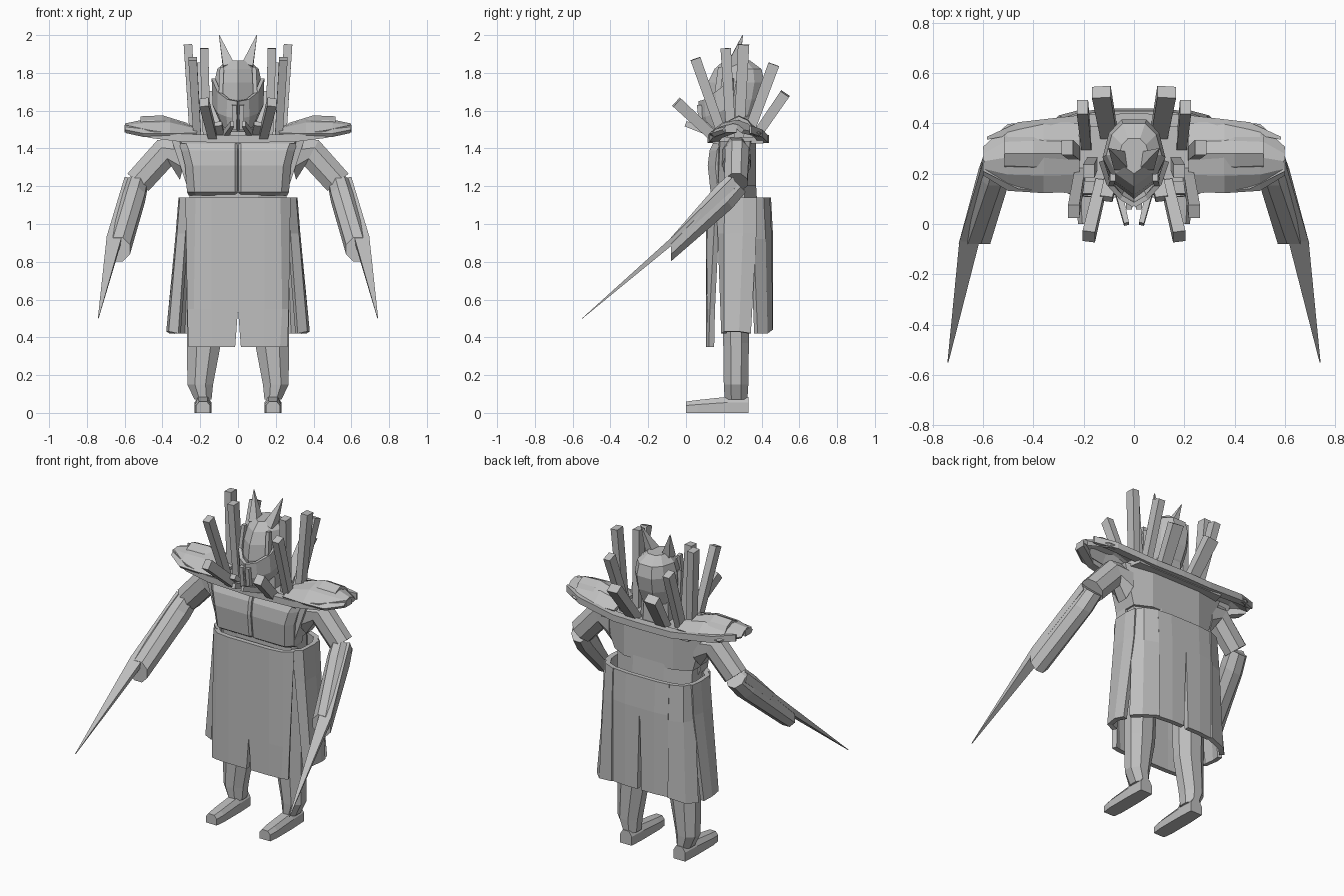
import bpy, bmesh, math
from mathutils import Vector

grey = bpy.data.materials.new("plain_grey")
grey.diffuse_color = (0.52, 0.52, 0.52, 1)


def finish(name, bm, mirror=False, thick=0):
    bmesh.ops.recalc_face_normals(bm, faces=bm.faces)
    me = bpy.data.meshes.new(name)
    bm.to_mesh(me)
    bm.free()
    me.materials.append(grey)
    ob = bpy.data.objects.new(name, me)
    bpy.context.collection.objects.link(ob)
    if thick:
        m = ob.modifiers.new("thickness", 'SOLIDIFY')
        m.thickness = thick
        m.offset = 0
    if mirror:
        ob.modifiers.new("mirror", 'MIRROR').use_mirror_merge = False
    return ob


def loft(name, rings, mirror=False):
    """Closed skin over a row of rings, capped at both ends."""
    bm = bmesh.new()
    rows = [[bm.verts.new(p) for p in r] for r in rings]
    n = len(rows[0])
    for a, b in zip(rows, rows[1:]):
        for i in range(n):
            bm.faces.new((a[i], a[(i + 1) % n], b[(i + 1) % n], b[i]))
    bm.faces.new(rows[0])
    bm.faces.new(rows[-1])
    return finish(name, bm, mirror)


def sheet(name, rows, thick, mirror=True):
    """Open grid of points given thickness."""
    bm = bmesh.new()
    vs = [[bm.verts.new(p) for p in r] for r in rows]
    for a, b in zip(vs, vs[1:]):
        for i in range(len(a) - 1):
            bm.faces.new((a[i], a[i + 1], b[i + 1], b[i]))
    return finish(name, bm, mirror, thick)


def oval(x, y, z, rx, ry, n=8):
    turn = math.pi / n
    return [(x + rx * math.cos(turn + i * 2 * math.pi / n) / math.cos(turn),
             y + ry * math.sin(turn + i * 2 * math.pi / n) / math.cos(turn), z) for i in range(n)]


def rect(x0, x1, y0, y1, z):
    return [(x0, y0, z), (x1, y0, z), (x1, y1, z), (x0, y1, z)]


def bar(name, p, q, w, d, w2=None, d2=None):
    """Square bar between two points, optionally tapered, mirrored."""
    p, q = Vector(p), Vector(q)
    t = (q - p).normalized()
    u = Vector((1, 0, 0))
    u = (u - t * u.dot(t)).normalized()
    v = t.cross(u)
    rings = []
    for c, a, b in ((p, w, d), (q, w2 or w, d2 or d)):
        rings.append([c + u * a * i / 2 + v * b * j / 2 for i, j in ((-1, -1), (1, -1), (1, 1), (-1, 1))])
    return loft(name, rings, True)


# Legs and feet
loft("leg", [oval(.185, .265, .07, .045, .06), oval(.2, .265, .15, .068, .065),
             oval(.18, .265, .37, .09, .068), oval(.17, .27, 1.0, .1, .08)], True)


def foot_ring(y, top, w):
    return [(.185 - w, y, 0), (.185 + w, y, 0), (.185 + w, y, top * .65),
            (.185 + w * .55, y, top), (.185 - w * .55, y, top), (.185 - w, y, top * .65)]


loft("foot", [foot_ring(0, .06, .037), foot_ring(.06, .068, .045),
              foot_ring(.22, .085, .045), foot_ring(.33, .085, .04)], True)

# Skirt panels
sheet("front_skirt_panel", [
    [(0, .12, 1.14), (.14, .12, 1.14), (.22, .13, 1.14), (.27, .17, 1.14)],
    [(0, .12, .55), (.14, .12, .55), (.23, .125, .55), (.262, .14, .55)],
    [(.015, .12, .35), (.14, .12, .35), (.22, .125, .35), (.258, .135, .35)]], .03)
sheet("side_skirt_panel", [
    [(.25, .17, 1.14), (.295, .21, 1.14), (.3, .3, 1.14), (.29, .37, 1.14)],
    [(.27, .18, .95), (.31, .21, .95), (.315, .3, .95), (.3, .37, .95)],
    [(.31, .2, .42), (.355, .21, .43), (.365, .28, .43), (.35, .34, .42)]], .03)
sheet("rear_side_skirt_panel", [
    [(.295, .34, 1.14), (.26, .4, 1.14), (.19, .43, 1.14)],
    [(.305, .35, .92), (.27, .41, .92), (.19, .44, .92)],
    [(.34, .37, .42), (.29, .42, .42), (.19, .445, .44)]], .03)
sheet("back_skirt_panel", [
    [(0, .435, 1.14), (.1, .435, 1.14), (.19, .425, 1.14)],
    [(0, .445, .95), (.1, .445, .95), (.19, .435, .95)],
    [(.015, .445, .44), (.1, .445, .44), (.19, .435, .44)]], .03)

# Torso, waist and chest plates
loft("torso", [oval(0, .28, .9, .25, .12), oval(0, .27, 1.14, .26, .11),
               rect(-.27, .27, .17, .37, 1.2)[:1] + [(-.15, .15, 1.2), (.15, .15, 1.2), (.27, .17, 1.2),
               (.27, .32, 1.2), (.17, .37, 1.2), (-.17, .37, 1.2), (-.27, .32, 1.2)],
               [(-.35, .18, 1.44), (-.15, .15, 1.44), (.15, .15, 1.44), (.35, .18, 1.44),
                (.35, .34, 1.44), (.17, .37, 1.44), (-.17, .37, 1.44), (-.35, .34, 1.44)]][2:])
loft("waist", [oval(0, .27, .9, .25, .12), oval(0, .26, 1.22, .26, .11)])


def chest_ring(z, y, w):
    return [(.002, .25, z), (.002, y + .012, z), (.015, y, z), (w - .04, y, z), (w, y + .04, z), (w, .25, z)]


loft("chest_plate", [chest_ring(1.15, .16, .26), chest_ring(1.17, .13, .27), chest_ring(1.31, .115, .28),
                     chest_ring(1.39, .125, .3), chest_ring(1.44, .15, .32)], True)


# Arms with forearm blades
def side_ring(x, y, z, ax, ay, az):
    """Octagon across x and a tilted direction (ay, az)."""
    return [(x + ax * math.cos(a), y + ay * math.sin(a), z + az * math.sin(a))
            for a in [math.pi / 8 + i * math.pi / 4 for i in range(8)]]


loft("upper_arm", [
    [(.28 + .03 * abs(math.sin(a)), .265 + .085 * math.cos(a), 1.345 + .12 * math.sin(a))
     for a in [math.pi / 8 + i * math.pi / 4 for i in range(8)]],
    [(.39 + .04 * math.sin(a), .27 + .07 * math.cos(a), 1.375 + .075 * math.sin(a))
     for a in [math.pi / 8 + i * math.pi / 4 for i in range(8)]],
    [(.53 + .06 * math.sin(a), .265 + .065 * math.cos(a), 1.22 + .05 * math.sin(a))
     for a in [math.pi / 8 + i * math.pi / 4 for i in range(8)]]], True)
loft("forearm", [side_ring(.535, .27, 1.215, .062, .05, -.05), side_ring(.555, .2, 1.14, .068, .05, -.06),
                 side_ring(.635, -.08, .865, .068, .0, -.068)], True)
loft("arm_blade", [
    [(.5, .24, 1.23), (.6, .25, 1.25), (.6, .27, 1.2), (.5, .27, 1.18)],
    [(.615, -.07, .935), (.695, -.07, .935), (.69, -.065, .895), (.62, -.065, .895)],
    [(.738, -.55, .501), (.742, -.55, .501), (.742, -.549, .499), (.738, -.549, .499)]], True)

# Mantle plate with rims over the shoulders
loft("mantle_plate", [[(-.3, .14, z), (.3, .14, z), (.33, .27, z), (.3, .41, z), (-.3, .41, z), (-.33, .27, z)]
                      for z in (1.425, 1.46)])


def rim_ring(x, y, z, w):
    return [(x, y, z - .02), (x, y + w, z - .02), (x, y + w, z + .02), (x, y, z + .02)]


loft("front_mantle_rim", [rim_ring(0, .115, 1.45, .05), rim_ring(.3, .125, 1.455, .05),
                          rim_ring(.46, .14, 1.475, .05), rim_ring(.6, .21, 1.505, .06)], True)
loft("back_mantle_rim", [rim_ring(0, .39, 1.45, .05), rim_ring(.2, .385, 1.45, .05),
                         rim_ring(.46, .36, 1.48, .045), rim_ring(.585, .335, 1.5, .012)], True)


# Arched shoulder pads
def arch(x, lift, w, y=.265, base=1.47):
    return [(x, y + w * a, base + lift * b) for a, b in
            ((-1, 0), (-.5, .75), (0, 1), (.5, .75), (1, 0))]


sheet("shoulder_pad", [arch(.22, .03, .13), arch(.36, .075, .135), arch(.5, .07, .125),
                       arch(.595, .03, .05, .25, 1.49)], .025)
sheet("upper_shoulder_pad", [arch(.27, .05, .08, .28, 1.475), arch(.4, .09, .09, .28, 1.475),
                             arch(.515, .075, .08, .28, 1.485)], .02)

# Fan of upright bars around the neck
for p, q, w, d in (((.13, .16, 1.45), (.18, -.05, 1.645), .05, .06),
                   ((.215, .2, 1.45), (.24, .05, 1.875), .045, .055),
                   ((.165, .24, 1.45), (.18, .21, 1.93), .045, .055),
                   ((.235, .28, 1.45), (.265, .305, 1.95), .045, .06),
                   ((.19, .32, 1.45), (.205, .465, 1.845), .045, .06),
                   ((.1, .36, 1.45), (.13, .525, 1.69), .075, .055)):
    bar("collar_bar", p, q, w * .9, d * .9, w, d)

# Neck and head
loft("neck", [oval(0, .27, 1.42, .1, .1), oval(0, .27, 1.65, .085, .09)])


def head_ring(z, w, front, back):
    m = (front + back) / 2
    return [(0, front, z), (w * .65, front + (m - front) * .4, z), (w, m, z), (w * .8, back - (back - m) * .35, z),
            (w * .4, back, z), (-w * .4, back, z), (-w * .8, back - (back - m) * .35, z), (-w, m, z),
            (-w * .65, front + (m - front) * .4, z)]


loft("head", [head_ring(1.5, .08, .13, .32), head_ring(1.58, .105, .12, .37), head_ring(1.66, .12, .1, .4),
              head_ring(1.75, .125, .115, .415), head_ring(1.82, .11, .15, .4), head_ring(1.865, .06, .2, .34)])

# Face guard, brow frame and chin prongs
sheet("face_guard", [
    [(0, .075, 1.65), (.05, .105, 1.66), (.1, .16, 1.7), (.13, .25, 1.77)],
    [(0, .08, 1.56), (.055, .11, 1.57), (.1, .17, 1.59), (.125, .25, 1.63)],
    [(0, .11, 1.49), (.045, .13, 1.49), (.07, .18, 1.52), (.09, .25, 1.55)]], .02)
bar("brow_frame", (.092, .165, 1.68), (.085, .185, 1.83), .022, .03)
bar("chin_prong", (.07, .16, 1.47), (.03, 0, 1.53), .03, .035, .02, .03)
bar("cheek_plate", (.09, .19, 1.45), (.11, .1, 1.53), .05, .03)
bar("mouth_plate", (.02, .085, 1.5), (.02, .07, 1.63), .025, .025)

# Horns
bar("horn", (.05, .25, 1.835), (.1, .3, 2.0), .06, .07, .003, .003)
